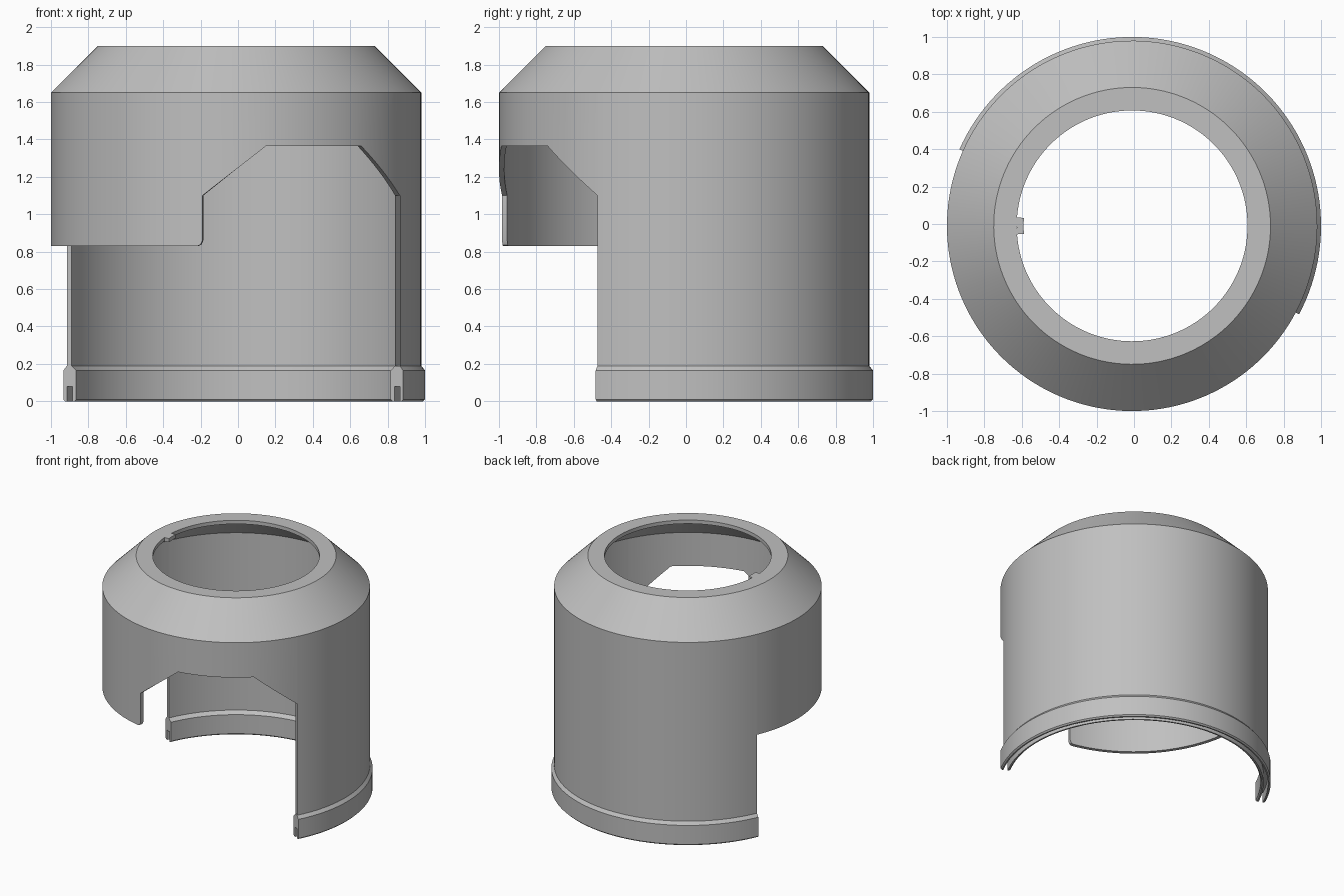
import bpy
import bmesh
from math import radians, cos, sin, ceil

cube = bpy.data.objects.get("Cube")
if cube:
    bpy.data.objects.remove(cube, do_unlink=True)

CENTRE = -0.01            # axis offset in x and y
OUTER, INNER = 0.99, 0.962
STEP = 2.5                # degrees per facet
SEAM_A, SEAM_B = -27.9, 156.1   # ends of the full-height back wall

grey = bpy.data.materials.new("plain grey")
grey.use_nodes = True
colour = (0.527, 0.527, 0.527, 1)
grey.diffuse_color = colour
grey.node_tree.nodes["Principled BSDF"].inputs["Base Color"].default_value = colour


def sweep(name, stations, closed=False):
    """Skin counter-clockwise (radius, z) profiles placed at angles around the axis."""
    bm = bmesh.new()
    rings = []
    for angle, profile in stations:
        a = radians(angle)
        rings.append([bm.verts.new((CENTRE + r * cos(a), CENTRE + r * sin(a), z))
                      for r, z in profile])
    count = len(rings[0])
    for k in range(len(rings) - 1):
        jump = stations[k][0] == stations[k + 1][0]
        # where the lower edge jumps, only the vertical end face is needed
        for j in ([count - 1] if jump else range(count)):
            n = (j + 1) % count
            bm.faces.new((rings[k][j], rings[k + 1][j], rings[k + 1][n], rings[k][n]))
    if closed:
        bmesh.ops.remove_doubles(bm, verts=bm.verts[:], dist=0.0002)
    else:
        bm.faces.new(rings[0])
        bm.faces.new(rings[-1][::-1])
    mesh = bpy.data.meshes.new(name)
    bm.to_mesh(mesh)
    bm.free()
    mesh.materials.append(grey)
    obj = bpy.data.objects.new(name, mesh)
    bpy.context.collection.objects.link(obj)
    bpy.ops.object.select_all(action='DESELECT')
    obj.select_set(True)
    bpy.context.view_layer.objects.active = obj
    bpy.ops.object.shade_smooth_by_angle(angle=radians(30))
    return obj


def subdivide(path):
    """Fill an (angle, height) path with evenly spaced steps."""
    result = [path[0]]
    for (a0, z0), (a1, z1) in zip(path, path[1:]):
        n = max(1, ceil((a1 - a0) / STEP))
        result += [(a1, z1) if i == n else
                   (a0 + (a1 - a0) * i / n, z0 + (z1 - z0) * i / n)
                   for i in range(1, n + 1)]
    return result


def shell_profile(bottom):
    """Wall, sloped shoulder and thin top lip, down to the given height."""
    return [(OUTER, bottom), (OUTER, 1.65), (0.74, 1.9), (0.617, 1.9),
            (0.617, 1.87), (0.73, 1.87), (INNER, 1.638), (INNER, bottom)]


# Housing: lower edge traced round the axis (back wall, apron, window)
lower_edge = [
    (SEAM_A, 0.19), (SEAM_B, 0.19),
    (SEAM_B, 0.83), (257.8, 0.83), (258.9, 0.837), (259.5, 0.86),
    (259.5, 1.10), (279.3, 1.365), (312.5, 1.365), (SEAM_A + 360, 1.10),
]
sweep("housing_shell", [(a, shell_profile(z)) for a, z in subdivide(lower_edge)], closed=True)

# Thickened foot rim with a groove in its underside
rim = [(1.0, 0), (1.01, 0.01), (1.01, 0.165), (OUTER, 0.19), (INNER, 0.19),
       (0.935, 0.165), (0.935, 0.01), (0.945, 0), (0.957, 0), (0.957, 0.08),
       (0.99, 0.08), (0.99, 0)]
sweep("foot_rim", [(a, rim) for a, _ in subdivide([(SEAM_A, 0), (SEAM_B, 0)])])

# Small locating tab inside the top opening
tab = [(0.617, 1.87), (0.617, 1.9), (0.58, 1.9), (0.58, 1.87)]
sweep("locating_tab", [(a, tab) for a, _ in subdivide([(175.8, 0), (184.2, 0)])])
